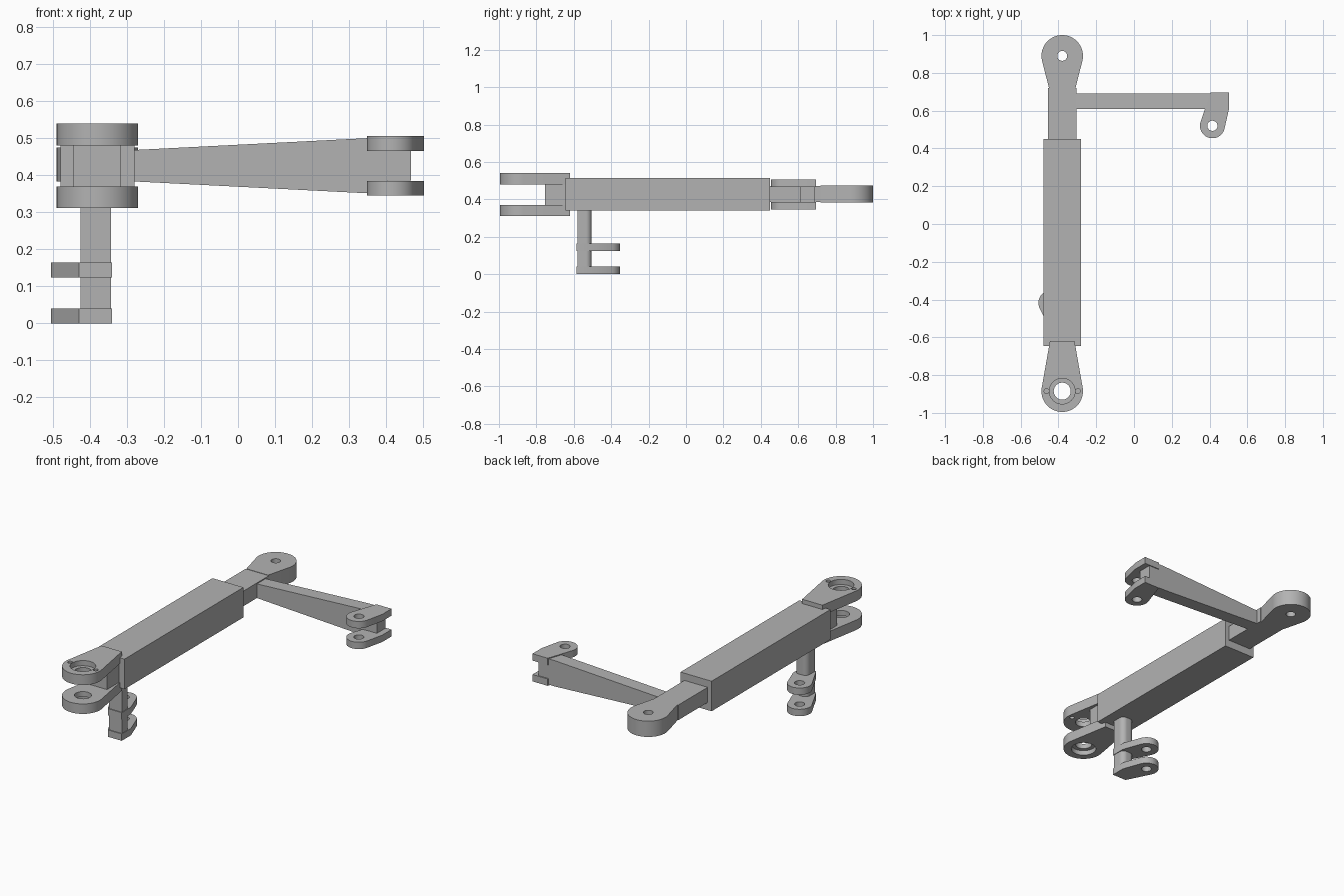
import bpy
import bmesh
from math import cos, sin, pi, radians
from mathutils import Matrix, Vector
from mathutils.geometry import convex_hull_2d

if "Cube" in bpy.data.objects:
    bpy.data.objects.remove(bpy.data.objects["Cube"], do_unlink=True)

GREY = (0.45, 0.45, 0.45, 1.0)
steel = bpy.data.materials.new("plain_grey")
steel.use_nodes = True
steel.diffuse_color = GREY
steel.node_tree.nodes["Principled BSDF"].inputs["Base Color"].default_value = GREY

AXIS = -0.38  # x of the long main beam


def circle(x, y, r, n=48):
    return [(x + r * cos(2 * pi * i / n), y + r * sin(2 * pi * i / n)) for i in range(n)]


def hull(points):
    """Convex outline around points, for rounded lugs with tangent sides."""
    return [points[i] for i in convex_hull_2d([Vector(p) for p in points])]


def plate(name, outline, low, high, holes=(), turn=None):
    """Extrude a flat outline with holes between two heights."""
    curve = bpy.data.curves.new(name, "CURVE")
    curve.dimensions = "2D"
    curve.fill_mode = "BOTH"
    curve.extrude = (high - low) / 2
    for loop in [outline, *holes]:
        spline = curve.splines.new("POLY")
        spline.points.add(len(loop) - 1)
        for point, (x, y) in zip(spline.points, loop):
            point.co = (x, y, 0, 1)
        spline.use_cyclic_u = True
    temp = bpy.data.objects.new(name + "_outline", curve)
    bpy.context.collection.objects.link(temp)
    graph = bpy.context.evaluated_depsgraph_get()
    mesh = bpy.data.meshes.new_from_object(temp.evaluated_get(graph))
    bpy.data.objects.remove(temp, do_unlink=True)
    bpy.data.curves.remove(curve)

    bm = bmesh.new()
    bm.from_mesh(mesh)
    bmesh.ops.remove_doubles(bm, verts=bm.verts, dist=0.0001)
    bmesh.ops.translate(bm, verts=bm.verts, vec=(0, 0, (low + high) / 2))
    if turn:
        bmesh.ops.transform(bm, verts=bm.verts, matrix=turn)
    bmesh.ops.recalc_face_normals(bm, faces=bm.faces)
    bm.to_mesh(mesh)
    bm.free()
    mesh.name = name
    mesh.materials.clear()
    mesh.materials.append(steel)
    obj = bpy.data.objects.new(name, mesh)
    bpy.context.collection.objects.link(obj)
    bpy.ops.object.select_all(action="DESELECT")
    obj.select_set(True)
    bpy.context.view_layer.objects.active = obj
    bpy.ops.object.shade_smooth_by_angle(angle=radians(30))
    return obj


def box(name, x0, x1, y0, y1, z0, z1):
    return plate(name, [(x0, y0), (x1, y0), (x1, y1), (x0, y1)], z0, z1)


# Main beam with the narrower neck behind it
box("main_beam", AXIS - 0.1, AXIS + 0.1, -0.645, 0.45, 0.34, 0.515)
box("rear_neck", AXIS - 0.075, AXIS + 0.075, 0.44, 0.72, 0.385, 0.473)

# Rear eye
rear_eye = hull(circle(AXIS, 0.89, 0.11) + [(AXIS - 0.07, 0.72), (AXIS + 0.07, 0.72)])
plate("rear_eye", rear_eye, 0.383, 0.475, [circle(AXIS, 0.89, 0.026)])

# Front fork: two plates with stepped bores and a spacer between them
FORK_Y = -0.885
fork = hull(circle(AXIS, FORK_Y, 0.11) + [(AXIS - 0.065, -0.62), (AXIS + 0.065, -0.62)])
bore = circle(AXIS, FORK_Y, 0.068)
pin_holes = [circle(AXIS + s * 0.083, FORK_Y, 0.013, 16) for s in (-1, 1)]
plate("upper_fork_plate", fork, 0.48, 0.54, [bore, *pin_holes])
plate("lower_fork_plate", fork, 0.312, 0.37, [bore])
for name, low in (("upper_bore_lip", 0.48), ("lower_bore_lip", 0.34)):
    plate(name, bore, low, low + 0.03, [circle(AXIS, FORK_Y, 0.045)])
box("fork_spacer", AXIS - 0.064, AXIS + 0.064, -0.755, -0.64, 0.37, 0.48)

# Hanging post, flat in front and rounded behind
post = hull([(-0.425, -0.58), (-0.343, -0.58)]
            + circle(-0.395, -0.535, 0.03) + circle(-0.373, -0.535, 0.03))
plate("hanging_post", post, 0.01, 0.35)

# Paired lugs on the post
post_lug = hull(circle(-0.44, -0.418, 0.066)
                + [(-0.43, -0.585), (-0.34, -0.585), (-0.34, -0.5)])
for name, low in (("lower_post_lug", 0.0), ("upper_post_lug", 0.124)):
    plate(name, post_lug, low, low + 0.04, [circle(-0.44, -0.418, 0.027)])

# Side arm, growing taller outward and ending in a slim tongue
lower_edge = [(-0.31, -0.041), (0.36, -0.075), (0.405, -0.075), (0.405, -0.04), (0.468, -0.04)]
arm = lower_edge + [(x, -z) for x, z in reversed(lower_edge)]
upright = Matrix.Translation((0, 0, 0.426)) @ Matrix.Rotation(pi / 2, 4, "X")
plate("side_arm", arm, -0.69, -0.61, turn=upright)

# Paired lugs on the arm end
arm_lug = hull(circle(0.415, 0.52, 0.066) + [(0.405, 0.695), (0.503, 0.695), (0.503, 0.61)])
for name, low in (("lower_arm_lug", 0.345), ("upper_arm_lug", 0.466)):
    plate(name, arm_lug, low, low + 0.04, [circle(0.415, 0.52, 0.027)])
